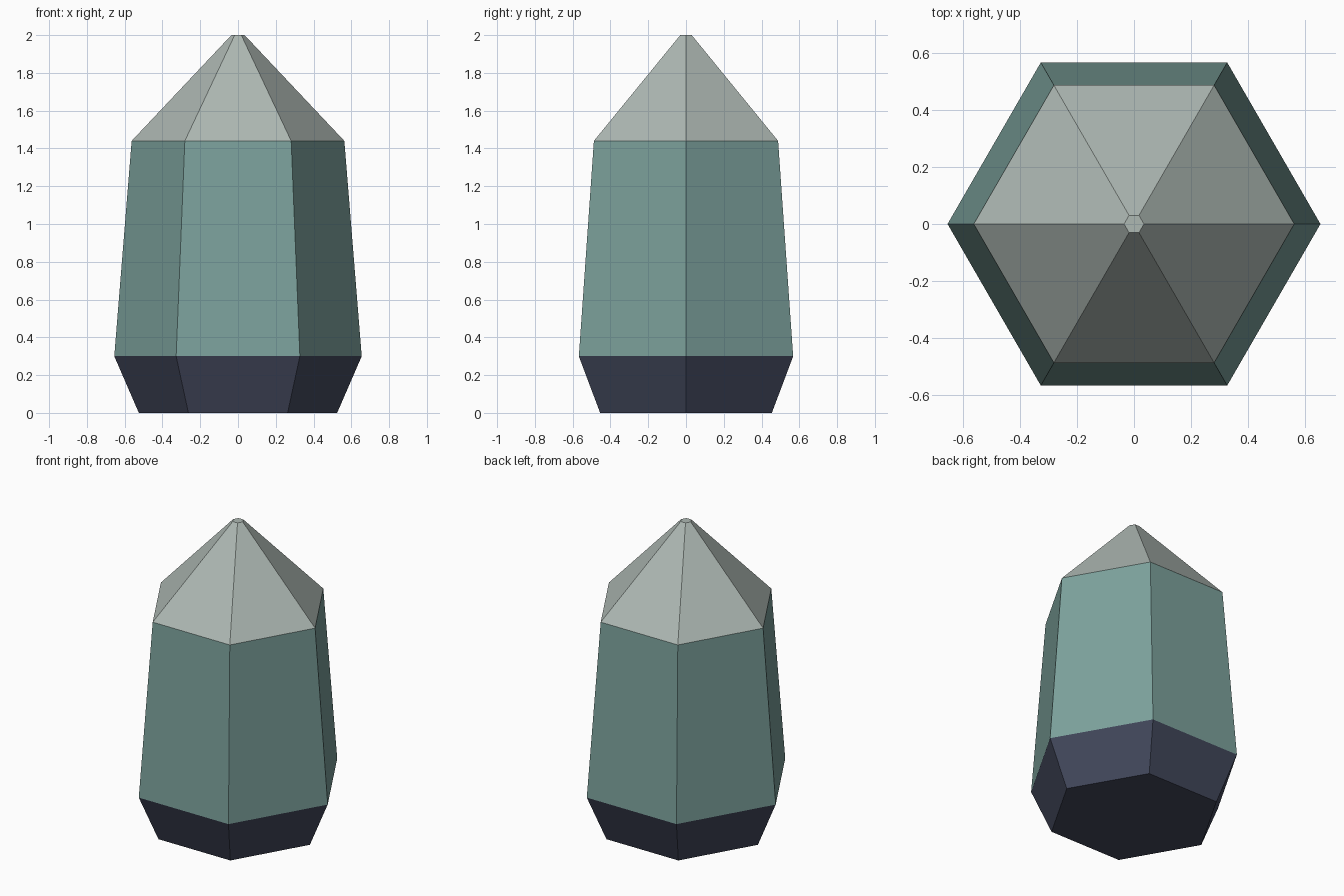
import bpy, bmesh
from math import cos, sin, tau

if "Cube" in bpy.data.objects:
    bpy.data.objects.remove(bpy.data.objects["Cube"])

SIDES = 6


def material(name, rgb):
    m = bpy.data.materials.new(name)
    m.diffuse_color = (*rgb, 1.0)
    m.use_nodes = True
    m.node_tree.nodes["Principled BSDF"].inputs["Base Color"].default_value = m.diffuse_color
    return m


# Crystal profile: (radius, height) of each hexagonal ring, bottom to top
profile = [(0.525, 0.0), (0.655, 0.30), (0.563, 1.44), (0.035, 2.0)]

# One colour per band between rings
bands = [
    material("dark_base", (0.055, 0.064, 0.107)),
    material("teal_body", (0.20, 0.355, 0.33)),
    material("pale_tip", (0.42, 0.48, 0.45)),
]

bm = bmesh.new()
rings = [[bm.verts.new((r * cos(tau * i / SIDES), r * sin(tau * i / SIDES), z))
          for i in range(SIDES)] for r, z in profile]

# Facets of base, body and tip
for band, (low, high) in enumerate(zip(rings, rings[1:])):
    for i in range(SIDES):
        j = (i + 1) % SIDES
        bm.faces.new((low[i], low[j], high[j], high[i])).material_index = band

# Flat underside and tiny flat point
bm.faces.new(rings[0][::-1]).material_index = 0
bm.faces.new(rings[-1]).material_index = 2

mesh = bpy.data.meshes.new("crystal")
bm.to_mesh(mesh)
bm.free()
for m in bands:
    mesh.materials.append(m)
bpy.context.collection.objects.link(bpy.data.objects.new("crystal", mesh))
